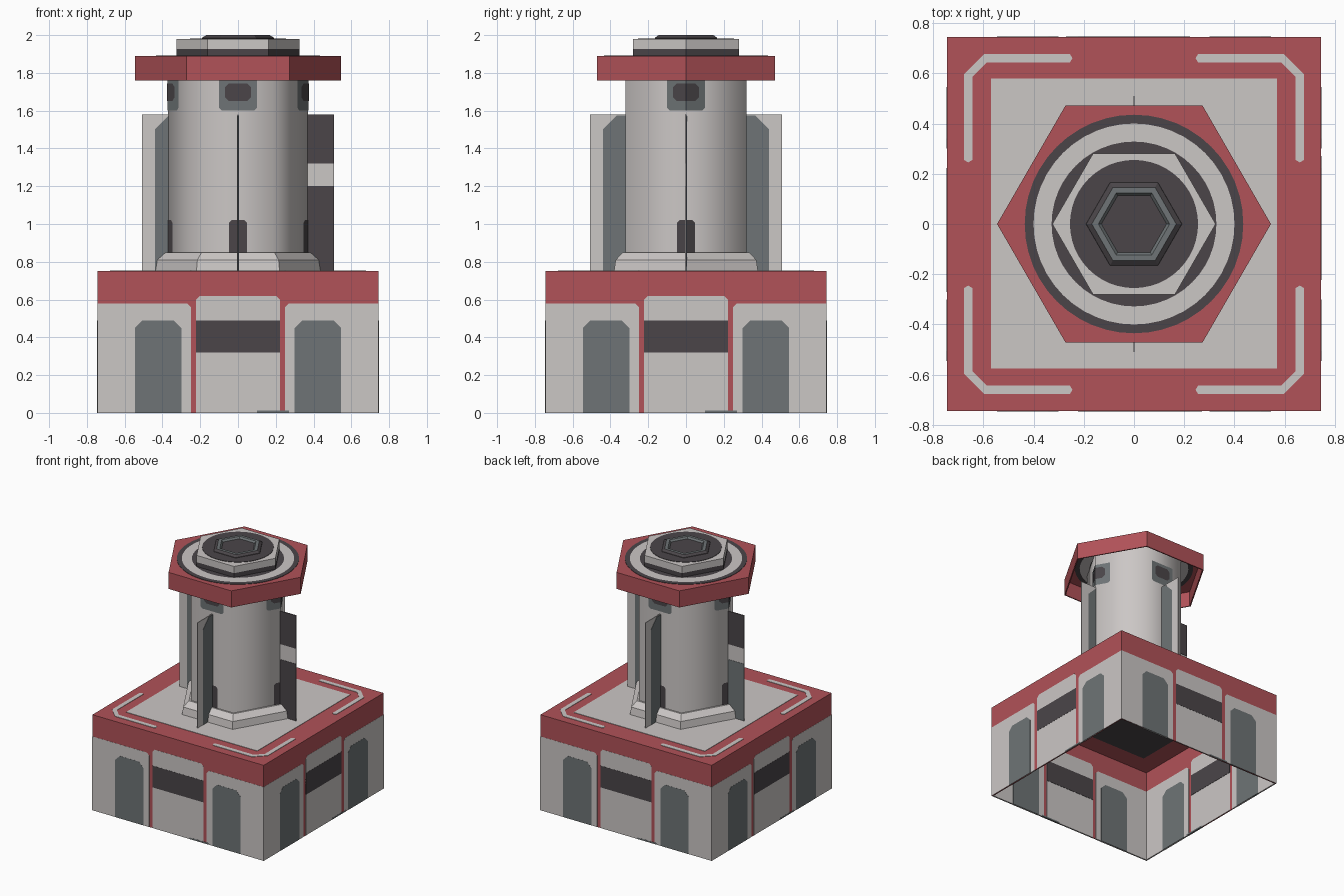
import bpy, bmesh, math
from mathutils import Matrix, Vector

if "Cube" in bpy.data.objects:
    bpy.data.objects.remove(bpy.data.objects["Cube"])


def material(name, rgb):
    m = bpy.data.materials.new(name)
    m.use_nodes = True
    m.diffuse_color = (*rgb, 1)
    m.node_tree.nodes["Principled BSDF"].inputs["Base Color"].default_value = (*rgb, 1)
    return m


LIGHT = material("pale_grey", (0.60, 0.57, 0.56))
RED = material("red", (0.44, 0.085, 0.098))
DARK = material("charcoal", (0.069, 0.060, 0.066))
STEEL = material("steel_grey", (0.156, 0.175, 0.181))


def finish(name, bm, mats, smooth=False):
    bmesh.ops.remove_doubles(bm, verts=bm.verts, dist=0.00001)
    bmesh.ops.recalc_face_normals(bm, faces=bm.faces)
    for f in bm.faces:
        f.smooth = smooth
    mesh = bpy.data.meshes.new(name)
    bm.to_mesh(mesh)
    bm.free()
    for m in mats:
        mesh.materials.append(m)
    ob = bpy.data.objects.new(name, mesh)
    bpy.context.collection.objects.link(ob)
    return ob


def prism(name, outline, low, high, mat, matrix=Matrix()):
    """Extrude a flat outline along local z from low to high."""
    bm = bmesh.new()
    face = bm.faces.new([bm.verts.new((x, y, low)) for x, y in outline])
    out = bmesh.ops.extrude_face_region(bm, geom=[face])
    tops = [v for v in out["geom"] if isinstance(v, bmesh.types.BMVert)]
    bmesh.ops.translate(bm, verts=tops, vec=(0, 0, high - low))
    bm.transform(matrix)
    return finish(name, bm, [mat])


def lathe(name, profile, sides, mats, smooth=False):
    """Turn an (r, z) profile; one material per profile segment."""
    bm = bmesh.new()
    palette = list(dict.fromkeys(mats))
    rings = []
    for r, z in profile:
        angles = [math.tau * i / sides for i in range(sides)]
        if r == 0:
            rings.append([bm.verts.new((0, 0, z))] * sides)
        else:
            rings.append([bm.verts.new((r * math.cos(a), r * math.sin(a), z)) for a in angles])
    for a, b, m in zip(rings, rings[1:], mats):
        for i in range(sides):
            j = (i + 1) % sides
            loop = list(dict.fromkeys([a[i], a[j], b[j], b[i]]))
            bm.faces.new(loop).material_index = palette.index(m)
    return finish(name, bm, palette, smooth)


def rect(x0, x1, y0, y1, c=0.0):
    """Rectangle whose two upper corners are chamfered by c."""
    if not c:
        return [(x0, y0), (x1, y0), (x1, y1), (x0, y1)]
    return [(x0, y0), (x1, y0), (x1, y1 - c), (x1 - c, y1), (x0 + c, y1), (x0, y1 - c)]


def turn(k):
    return Matrix.Rotation(k * math.pi / 2, 4, 'Z')


upright = Matrix.Rotation(math.pi / 2, 4, 'X')
H = 0.744

# Hollow base: four thin walls with panels that show inside and out
for k in range(4):
    m = turn(k) @ Matrix.Translation((0, -H, 0)) @ upright
    prism("base_wall", rect(-H, H, 0, 0.75), -0.008, 0, RED, m)
    prism("wall_centre_panel", rect(-0.222, 0.222, 0, 0.62, 0.02), -0.010, 0.001, LIGHT, m)
    prism("wall_dark_band", rect(-0.222, 0.222, 0.32, 0.49), -0.012, 0.002, DARK, m)
    prism("wall_foot_strip", rect(0.1, 0.27, 0, 0.012), -0.012, 0.002, STEEL, m)
    for s in (-1, 1):
        panel = [(s * x, z) for x, z in
                 [(0.25, 0), (H + 0.001, 0), (H + 0.001, 0.58), (0.27, 0.58), (0.25, 0.56)]]
        prism("wall_side_panel", panel, -0.010, 0.001, LIGHT, m)
        bay = [(s * x, z) for x, z in rect(0.3, 0.545, 0, 0.49, 0.04)]
        prism("wall_bay", bay, -0.012, 0.002, STEEL, m)

# Base top with its inset square, underside plate and corner stripes
prism("base_top", rect(-H, H, -H, H), 0.74, 0.75, RED)
prism("base_top_panel", rect(-0.57, 0.57, -0.575, 0.58), 0.75, 0.753, LIGHT)
prism("base_underside", rect(-0.58, 0.58, -0.58, 0.58), 0.736, 0.74, DARK)
half = [(0.245, 0.66), (0.255, 0.677), (0.595, 0.677)]
inner = [(0.585, 0.643), (0.255, 0.643)]
stripe = (half + [(y, x) for x, y in reversed(half)]
          + [(y, x) for x, y in reversed(inner)] + inner)
for k in range(4):
    prism("corner_stripe", stripe, 0.75, 0.753, LIGHT, turn(k))

# Hexagonal foot flange and column
lathe("column_flange", [(0.44, 0.75), (0.43, 0.81), (0.385, 0.85), (0.3, 0.85)], 6, [LIGHT] * 3)
R = 0.37
lathe("column", [(R, 0.75), (R, 1.885)], 6, [LIGHT], smooth=True)


def column_plate(name, w, z0, z1, c, lift, mat, k, c_low=0.0):
    """Thin plate hugging the column, folded where it crosses a corner."""
    bm = bmesh.new()
    for s in (-1, 1):
        pts = [(0, z0), (w - c_low, z0), (w, z0 + c_low), (w, z1 - c), (w - c, z1), (0, z1)]
        pts = list(dict.fromkeys(pts))
        vs = []
        for u, z in pts:
            if k % 2:
                x = R * math.sqrt(0.75) + lift
            else:
                x = R + lift * 1.15 - u / math.sqrt(3)
            vs.append(bm.verts.new((x, s * u, z)))
        bm.faces.new(vs if s > 0 else vs[::-1])
    bm.transform(turn(k))
    # Face outward
    out = turn(k) @ Vector((1, 0, 0))
    ob = finish(name, bm, [mat])
    if ob.data.polygons[0].normal.dot(out) < 0:
        ob.data.flip_normals()
    return ob


for k in range(4):
    column_plate("column_slot", 0.048, 0.84, 1.02, 0.015, 0.003, DARK, k)
    column_plate("column_port_frame", 0.1, 1.6, 1.77, 0, 0.003, STEEL, k, 0.015)
    column_plate("column_port", 0.068, 1.65, 1.745, 0.02, 0.005, DARK, k, 0.02)

# Four thin radial fins with face panels
steel_panel = [(0.29, 0.75), (0.44, 0.75), (0.44, 1.5), (0.365, 1.575), (0.29, 1.575)]
T = 0.003
for k in range(4):
    m = turn(k) @ upright
    prism("fin", rect(0.29, 0.507, 0.75, 1.58), -T, T, LIGHT, m)
    prism("fin_panel", steel_panel, -T - 0.002, -T, STEEL, m)
    if k % 2:
        prism("fin_panel", steel_panel, T, T + 0.002, STEEL, m)
    else:
        prism("fin_lower_band", rect(0.29, 0.507, 0.75, 1.2), T, T + 0.002,
              STEEL if k else DARK, m)
        prism("fin_upper_band", rect(0.29, 0.507, 1.32, 1.58), T, T + 0.002, DARK, m)

# Hollow hexagonal cap with ring markings on both sides
cap = [(0, 1.88), (0.535, 1.88), (0.535, 1.76), (0.545, 1.76), (0.545, 1.89), (0, 1.89)]
lathe("cap", cap, 6, [RED] * 5)
for name, z, edge in (("cap_top_rings", 1.893, 1.89), ("cap_under_rings", 1.877, 1.88)):
    lathe(name, [(0, z), (0.328, z), (0.4, z), (0.435, z), (0.435, edge)], 48,
          [DARK, LIGHT, DARK, DARK])

# Nut and hexagonal socket on top
lathe("nut", [(0.325, 1.89), (0.325, 1.927), (0.325, 1.98), (0, 1.98)], 6, [DARK, LIGHT, LIGHT])
lathe("nut_disc", [(0.255, 1.98), (0.255, 1.983), (0, 1.983)], 48, [DARK] * 2)
lathe("socket", [(0.192, 1.98), (0.19, 1.986), (0.168, 2.0), (0.142, 2.0), (0.13, 1.986), (0, 1.986)],
      6, [DARK, DARK, STEEL, STEEL, DARK])
